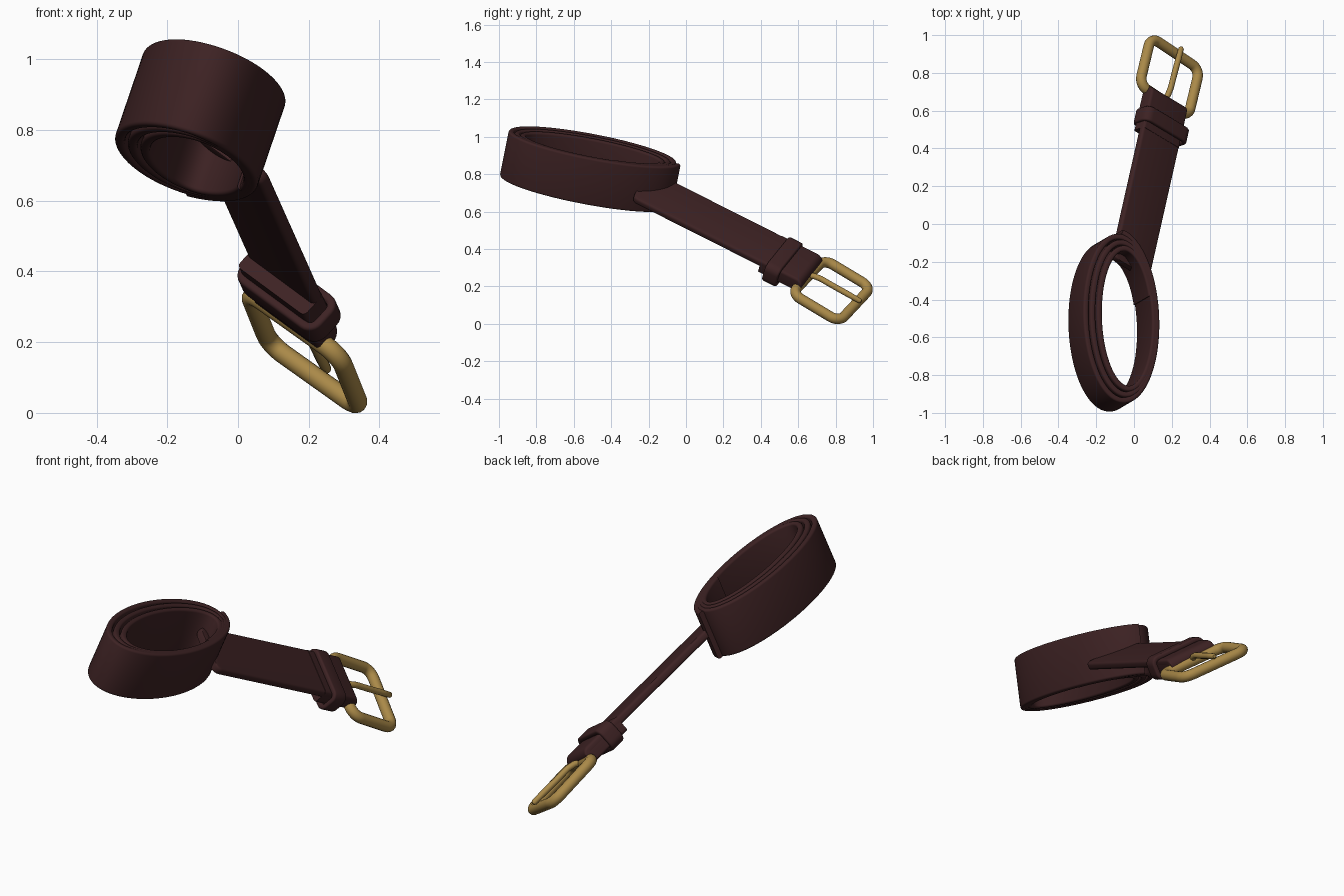
import bpy, bmesh
from math import sin, cos, pi, sqrt, radians
from mathutils import Vector

cube = bpy.data.objects.get("Cube")
if cube:
    bpy.data.objects.remove(cube, do_unlink=True)


def material(name, color):
    m = bpy.data.materials.new(name)
    m.use_nodes = True
    m.diffuse_color = (*color, 1)
    node = next(n for n in m.node_tree.nodes if n.type == 'BSDF_PRINCIPLED')
    node.inputs["Base Color"].default_value = (*color, 1)
    return m


leather = material("dark brown leather", (0.047, 0.016, 0.017))
brass = material("aged brass", (0.40, 0.25, 0.065))


def rounded_rect(w, h, r, seg=4):
    """2D outline of a rectangle with round corners."""
    pts = []
    for k, (sx, sy) in enumerate([(1, 1), (-1, 1), (-1, -1), (1, -1)]):
        for i in range(seg + 1):
            a = (k + i / seg) * pi / 2
            pts.append((sx * (w / 2 - r) + r * cos(a), sy * (h / 2 - r) + r * sin(a)))
    return pts


def circle(r, n=14):
    return [(r * cos(2 * pi * i / n), r * sin(2 * pi * i / n)) for i in range(n)]


def sweep(name, pts, up, section, mat, closed=False, scales=None):
    """Sweep a section along a planar path whose plane normal is 'up'."""
    bm = bmesh.new()
    n, m, rings = len(pts), len(section), []
    for i, p in enumerate(pts):
        a = pts[i - 1] if closed or i else p
        b = pts[(i + 1) % n] if closed or i < n - 1 else p
        side = (b - a).normalized().cross(up).normalized()
        kx, ky = scales[i] if scales else (1, 1)
        rings.append([bm.verts.new(p + side * x * kx + up * y * ky) for x, y in section])
    for i in range(n if closed else n - 1):
        r, s = rings[i], rings[(i + 1) % n]
        for j in range(m):
            bm.faces.new((r[j], r[(j + 1) % m], s[(j + 1) % m], s[j]))
    if not closed:
        bm.faces.new(rings[0])
        bm.faces.new(rings[-1])
    bmesh.ops.recalc_face_normals(bm, faces=bm.faces)
    mesh = bpy.data.meshes.new(name)
    bm.to_mesh(mesh)
    bm.free()
    mesh.materials.append(mat)
    ob = bpy.data.objects.new(name, mesh)
    bpy.context.collection.objects.link(ob)
    bpy.ops.object.select_all(action='DESELECT')
    ob.select_set(True)
    bpy.context.view_layer.objects.active = ob
    bpy.ops.object.shade_smooth_by_angle(angle=radians(40))


WIDTH = 0.262

# Coiled part of the belt: a tilted elliptical spiral, packed tighter on its left side
centre = Vector((-0.119, -0.515, 0.831))
axis = Vector((0.34, 0.2, 1)).normalized()
pitch, start, end = 0.031, radians(18), radians(6 * 180 + 80)
coil = []
steps = 260
for i in range(steps + 1):
    t = start + (end - start) * i / steps
    shrink = pitch * (end - t) / (2 * pi)
    dy = (0.456 - shrink) * sin(t)
    dx = (0.201 - 0.675 * shrink) * cos(t) + 0.475 * shrink - 0.04 * dy
    coil.append(centre + Vector((dx, dy, -0.34 * dx - 0.2 * dy)))
sweep("coiled_strap", coil, axis, rounded_rect(0.03, WIDTH, 0.011), leather)

# Straight strap running to the buckle, with rounded corners at its hidden end
tail = Vector((-0.022, -0.235, 0.736))
nose = Vector((0.182, 0.672, 0.279))
d = (nose - tail).normalized()
w = Vector((0.735, -0.385, -0.558))
w = (w - d * w.dot(d)).normalized()
n = d.cross(w)
length = (nose - tail).length
r = 0.035
path, scales = [], []
for i in range(7):
    t = r * (1 - cos(i / 6 * pi / 2))
    half = WIDTH / 2 - r + sqrt(max(0, r * r - (r - t) ** 2))
    path.append(tail + d * t)
    scales.append((1, half / (WIDTH / 2)))
path.append(nose - d * 0.03)
scales.append((1, 1))
sweep("straight_strap", path, w, rounded_rect(0.04, WIDTH, 0.014), leather, scales=scales)

# Folded end that wraps the buckle bar, with a rounded nose
path, scales = [tail + d * (length - 0.25) + n * 0.02], [(1, 1)]
for i in range(7):
    a = i / 6 * pi / 2 * 0.9
    path.append(nose + n * 0.02 + d * (0.04 * sin(a) - 0.035))
    scales.append((cos(a), 1))
sweep("folded_end", path, w, rounded_rect(0.084, WIDTH, 0.014), leather, scales=scales)

# Keeper loop around the folded end
keeper_centre = tail + d * (length - 0.168) + n * 0.02 + w * 0.012
keeper = [keeper_centre + w * x + n * y for x, y in rounded_rect(0.288, 0.104, 0.03, 6)]
sweep("keeper_loop", keeper, d, rounded_rect(0.026, 0.085, 0.01), leather, closed=True)

# Buckle frame, tipped slightly down from the strap
bd = Vector((0.24, 1, -0.6)).normalized()
bw = (w - bd * w.dot(bd)).normalized()
bn = bd.cross(bw)
buckle_centre = Vector((0.188, 0.778, 0.178))
frame = [buckle_centre + bd * x + bw * y for x, y in rounded_rect(0.30, 0.36, 0.055, 8)]
sweep("buckle_frame", frame, bn, circle(0.028), brass, closed=True)

# Prong from the bar over the far side of the frame
bar = buckle_centre - bd * 0.148
prong = [bar - bn * 0.005]
for t, lift in [(0.03, 0.025), (0.07, 0.034), (0.16, 0.036), (0.25, 0.04), (0.315, 0.042), (0.323, 0.042)]:
    prong.append(bar + bd * t - bn * lift)
sizes = [(1, 1)] * 5 + [(0.9, 0.9), (0.5, 0.5)]
sweep("buckle_prong", prong, bw, circle(0.016, 12), brass, scales=sizes)
